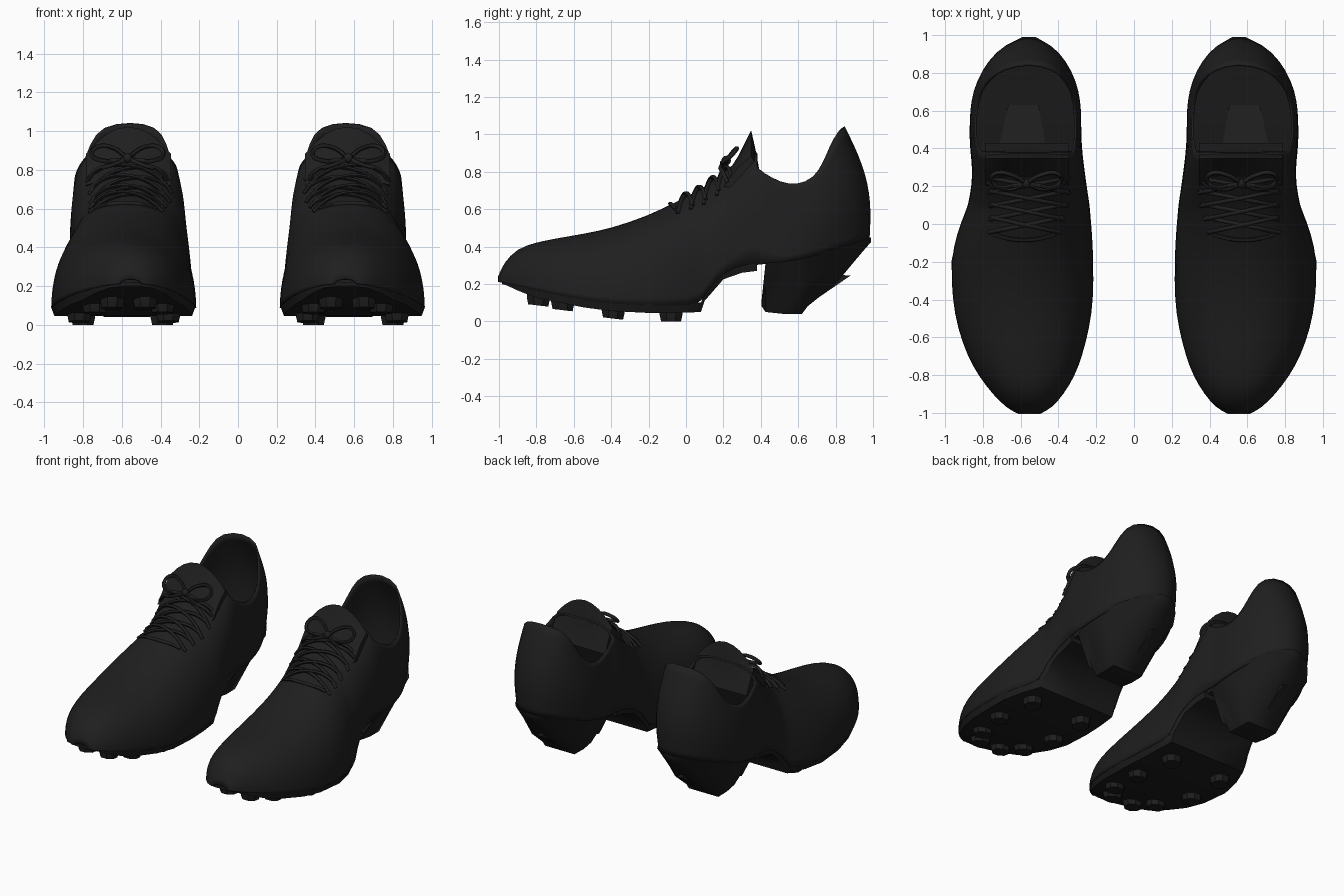
import bpy, bmesh, math
from mathutils import Vector

if "Cube" in bpy.data.objects:
    bpy.data.objects.remove(bpy.data.objects["Cube"])


def material(name, value):
    m = bpy.data.materials.new(name)
    m.use_nodes = True
    colour = (value, value, value, 1)
    m.diffuse_color = colour
    m.node_tree.nodes["Principled BSDF"].inputs["Base Color"].default_value = colour
    return m


BLACK = material("soft black", 0.0135)
SOLE = material("sole black", 0.012)
PAD = material("insole charcoal", 0.018)


def finish(name, source, mat, angle=40, thickness=0, subdivide=0):
    """Turn a bmesh or mesh into an object mirrored to the other shoe."""
    if isinstance(source, bmesh.types.BMesh):
        bmesh.ops.remove_doubles(source, verts=source.verts, dist=0.0005)
        bmesh.ops.recalc_face_normals(source, faces=source.faces)
        mesh = bpy.data.meshes.new(name)
        source.to_mesh(mesh)
        source.free()
    else:
        mesh = source
    mesh.materials.clear()
    mesh.materials.append(mat)
    ob = bpy.data.objects.new(name, mesh)
    bpy.context.collection.objects.link(ob)
    bpy.ops.object.select_all(action="DESELECT")
    bpy.context.view_layer.objects.active = ob
    ob.select_set(True)
    bpy.ops.object.shade_smooth_by_angle(angle=math.radians(angle))
    if subdivide:
        mod = ob.modifiers.new("Smooth surface", "SUBSURF")
        mod.levels = mod.render_levels = subdivide
    if thickness:
        mod = ob.modifiers.new("Thickness", "SOLIDIFY")
        mod.thickness, mod.offset = thickness, 0
    ob.modifiers.new("Pair", "MIRROR").use_mirror_merge = False
    return ob


def skin(bm, rows, closed=False, caps=False):
    """Bridge rows of points with quads."""
    grid = [[bm.verts.new(p) for p in row] for row in rows]
    for a, b in zip(grid, grid[1:]):
        n = len(a)
        for i in range(n if closed else n - 1):
            j = (i + 1) % n
            bm.faces.new((a[i], a[j], b[j], b[i]))
    if caps:
        bm.faces.new(grid[0])
        bm.faces.new(grid[-1])


def block(name, stations, mat, taper=1.0, angle=40):
    """Loft of box sections: y, centre x, half width, bottom z, top z."""
    bm = bmesh.new()
    rows = []
    for y, cx, hw, zb, zt in stations:
        low, mid, zm = hw * taper, hw * (taper + 1) / 2, (zb + zt) / 2
        rows.append([(cx - hw, y, zt), (cx - mid, y, zm), (cx - low, y, zb), (cx, y, zb),
                     (cx + low, y, zb), (cx + mid, y, zm), (cx + hw, y, zt), (cx, y, zt)])
    skin(bm, rows, closed=True, caps=True)
    return finish(name, bm, mat, angle)


# Front sections: y, centre x, half width, bottom z, top z, squareness
FRONT = [
    (-1.0, .555, .055, .21, .235, 2), (-.97, .555, .115, .205, .31, 2), (-.9, .56, .182, .19, .385, 2.1),
    (-.8, .568, .25, .165, .417, 2.2), (-.7, .578, .297, .145, .437, 2.2), (-.55, .585, .343, .115, .462, 2.2),
    (-.4, .588, .367, .095, .492, 2.2), (-.2, .593, .372, .085, .56, 2.2), (-.05, .58, .352, .085, .635, 2.2),
    (.08, .56, .32, .09, .70, 2.4), (.1, .557, .316, .15, .715, 2.4), (.2, .555, .298, .265, .79, 2.6),
    (.3, .56, .29, .30, .87, 3.2), (.38, .57, .29, .31, .9, 4.5)]
N, RIM = 24, 6


def section(y, cx, hw, zb, zt, e):
    pts = []
    for i in range(N + 1):
        a = math.pi * i / N
        c, s = math.cos(a), max(0, math.sin(a))
        pts.append(Vector((cx + hw * math.copysign(abs(c) ** (2 / e), c), y, zb + (zt - zb) * s ** (2 / e))))
    return pts


# Heel columns: base y, half width, z, then rim y, half width, z
HEEL = [(.46, .29, .31, .46, .265, .765), (.55, .29, .32, .55, .265, .728), (.65, .275, .34, .64, .255, .74),
        (.76, .235, .37, .715, .235, .80), (.87, .175, .40, .77, .192, .94), (.945, .10, .425, .82, .14, 1.025),
        (.99, 0, .44, .855, 0, 1.047)]


def heel_column(side, k):
    by, bw, bz, ry, rw, rz = HEEL[k]
    cx = .575 - .02 * (k / 6) ** 2
    base, rim = Vector((cx + side * bw, by, bz)), Vector((cx + side * rw, ry, rz))
    out = Vector((side * bw, max(0, by - .6), 0)).normalized()
    return [base.lerp(rim, i / RIM) + out * .06 * (k / 6) * math.sin(math.pi * i / RIM) for i in range(RIM + 1)]


# Upper: closed vamp in front, open collar and heel behind
bm = bmesh.new()
sections = [section(*s) for s in FRONT]
skin(bm, sections)
outer, inner = sections[-1][:RIM + 1], sections[-1][:-RIM - 2:-1]
cols = [outer] + [heel_column(1, k) for k in range(7)]
cols += [heel_column(-1, k) for k in range(5, -1, -1)] + [inner]
skin(bm, cols)
finish("upper", bm, BLACK, 60, thickness=.012, subdivide=1)

# Forefoot sole and raised arch, thinning towards the toe
block("sole", [(y + (.015 if y < -.95 else 0), cx, hw + .002, zb - min(.04, .01 + (y + 1) * .15), zb + .01)
               for y, cx, hw, zb, zt, e in FRONT], SOLE, .95)

# Heel block narrowing to the ground and sweeping up to the back edge
block("heel", [(.405, .57, .16, .08, .12), (.425, .572, .265, .05, .31), (.52, .573, .28, .04, .33),
               (.62, .575, .28, .04, .35), (.65, .575, .275, .08, .36), (.8, .572, .235, .2, .39),
               (.9, .565, .165, .32, .42), (.955, .56, .10, .385, .44), (.99, .555, .035, .425, .45)], SOLE, .42, 50)

# Small fin on the back of the heel
bm = bmesh.new()
skin(bm, [[(x, .64, .08), (x, .88, .245), (x, .78, .25), (x, .68, .2)] for x in (.545, .575)], closed=True, caps=True)
finish("heel_fin", bm, SOLE)

# Insole and heel pad
block("insole", [(.1, .557, .24, .2, .25), (.36, .57, .26, .3, .34), (.63, .575, .265, .33, .38),
                 (.8, .57, .2, .37, .41), (.93, .56, .06, .42, .44)], SOLE)
block("heel_pad", [(.43, .59, .12, .34, .358), (.63, .585, .08, .37, .388)], PAD)

# Studs under the forefoot
bm = bmesh.new()
for x, y, z in ((.39, -.08, 0), (.80, -.08, 0), (.36, -.39, .015), (.82, -.39, .015),
                (.39, -.66, .06), (.74, -.66, .06), (.48, -.79, .085), (.65, -.79, .085)):
    rings = []
    for h, r in ((0, .058), (.035, .066), (.075, .066)):
        ring = []
        for i in range(8):
            a = math.pi * (i + .5) / 4
            tilt = -.12 * r * math.sin(a) if y < -.2 else 0
            ring.append((x + r * math.cos(a), y + r * math.sin(a), z + h + tilt))
        rings.append(ring)
    skin(bm, rings, closed=True, caps=True)
finish("studs", bm, SOLE, 30)

# Tongue: a wedge rising behind the laces, rounded across the top
bm = bmesh.new()
rows = []
for i in range(9):
    t = i / 4 - 1
    top = 1.022 - .14 * t * t
    rows.append([(.565 + .22 * t, y, z) for y, z in (
        (.2, .76 - .04 * t * t), (.28, .885 - .06 * t * t), (.348, top), (.37, .45 * .81 + .55 * top),
        (.392, .81), (.43, .72), (.36, .70))])
skin(bm, rows, closed=True, caps=True)
finish("tongue", bm, BLACK, 40)


def surface(dx, y):
    """Point of the vamp at an offset from its centre line."""
    for a, b in zip(FRONT, FRONT[1:]):
        if a[0] <= y <= b[0]:
            t = (y - a[0]) / (b[0] - a[0])
            _, cx, hw, zb, zt, e = [p + (q - p) * t for p, q in zip(a, b)]
            return Vector((cx + dx, y, zb + (zt - zb) * (1 - abs(dx / hw) ** e) ** (1 / e)))


def cord(name, paths, radius):
    """Round cords through smooth paths."""
    cu = bpy.data.curves.new(name, "CURVE")
    cu.dimensions = "3D"
    cu.bevel_depth, cu.bevel_resolution, cu.resolution_u = radius, 1, 4
    for path in paths:
        sp = cu.splines.new("BEZIER")
        sp.bezier_points.add(len(path) - 1)
        for bp, p in zip(sp.bezier_points, path):
            bp.co = p
            bp.handle_left_type = bp.handle_right_type = "AUTO"
    cu.use_fill_caps = True
    tmp = bpy.data.objects.new(name + "_path", cu)
    bpy.context.collection.objects.link(tmp)
    bpy.context.view_layer.update()
    mesh = bpy.data.meshes.new_from_object(tmp.evaluated_get(bpy.context.evaluated_depsgraph_get()))
    bpy.data.objects.remove(tmp)
    finish(name, mesh, BLACK, 60)


# Criss-cross laces
steps = [-1, -.75, -.4, 0, .4, .75, 1]
paths = [[surface(.16 * t, -.085 + .03 * t * t) + Vector((0, 0, .012)) for t in steps]]
for k in range(4):
    y0, w = -.045 + .07 * k, .19 + .008 * k
    for side in (-1, 1):
        lift = .016 + .01 * (side > 0)
        paths.append([surface(side * w * t, y0 + .04 * (t + 1)) + Vector((0, 0, lift * (1 - .4 * t * t)))
                      for t in steps])
cord("laces", paths, .011)

# Bow with two loops, two tails and a knot
knot = Vector((.57, .215, .86))
loop = [(0, 0, 0), (.08, .045, .055), (.155, .055, .06), (.185, .02, .02), (.14, -.02, -.01), (.06, -.01, -.012), (0, 0, 0)]
tail = [(0, 0, 0), (.08, -.03, -.035), (.16, -.02, -.06), (.21, .01, -.12)]
cord("bow", [[knot + Vector((s * x, y, z)) for x, y, z in p] for s in (-1, 1) for p in (loop, tail)], .012)
bm = bmesh.new()
bmesh.ops.create_uvsphere(bm, u_segments=10, v_segments=6, radius=.026)
bmesh.ops.translate(bm, verts=bm.verts, vec=knot)
finish("bow_knot", bm, BLACK, 60)
